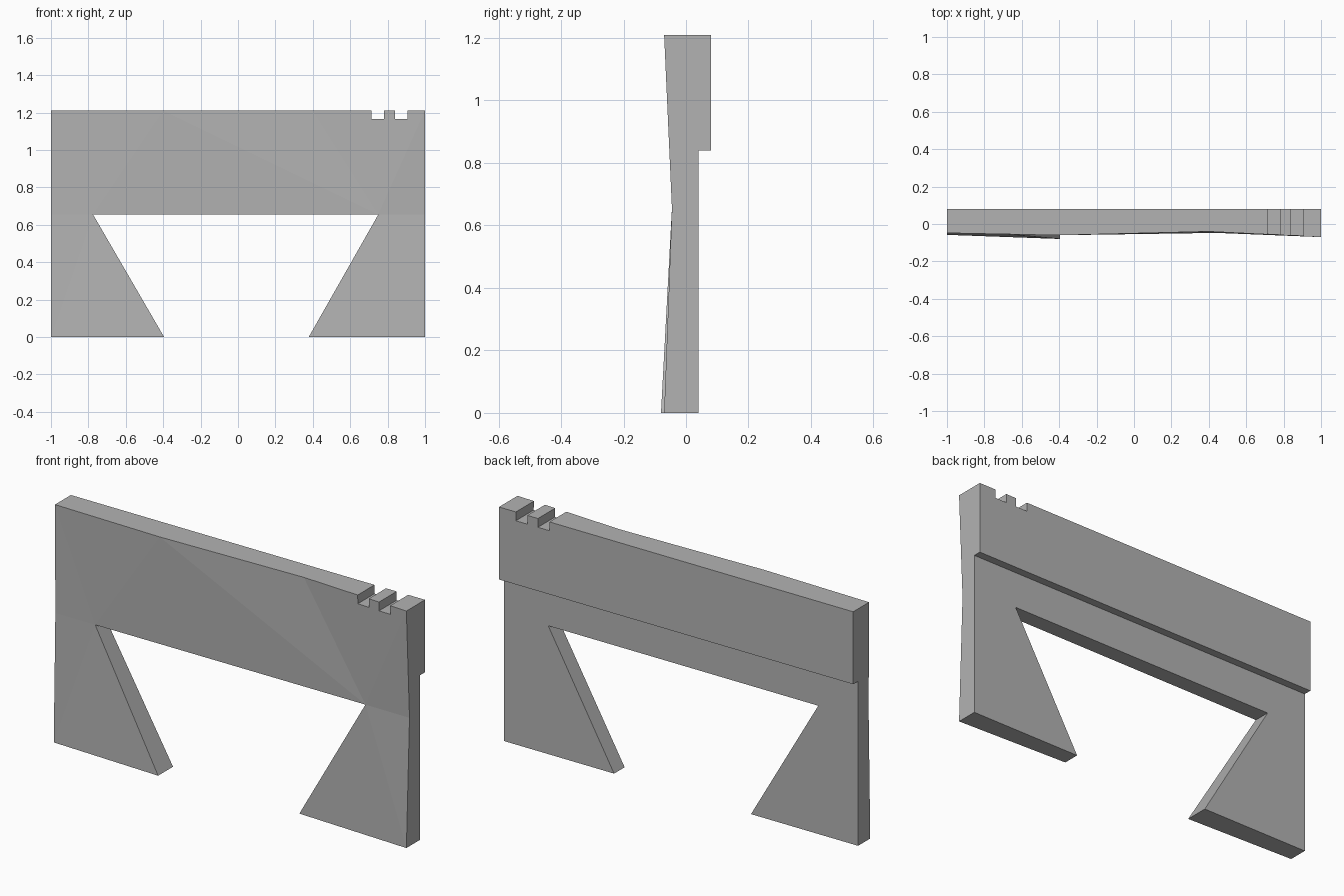
import bpy
import bmesh

cube = bpy.data.objects.get("Cube")
if cube:
    bpy.data.objects.remove(cube, do_unlink=True)

TOP, ARCH, STEP = 1.21, 0.655, 0.84
BACK_UPPER, BACK_LOWER = 0.08, 0.04

stone = bpy.data.materials.new("stone_grey")
stone.use_nodes = True
stone.diffuse_color = (0.45, 0.45, 0.45, 1)
stone.node_tree.nodes["Principled BSDF"].inputs["Base Color"].default_value = (0.45, 0.45, 0.45, 1)


def make_object(name, bm):
    bmesh.ops.recalc_face_normals(bm, faces=bm.faces)
    mesh = bpy.data.meshes.new(name)
    bm.to_mesh(mesh)
    bm.free()
    mesh.materials.append(stone)
    obj = bpy.data.objects.new(name, mesh)
    bpy.context.collection.objects.link(obj)
    return obj


def cut_box(target, low, high):
    """Subtract a box from the target and discard the cutter."""
    bm = bmesh.new()
    bmesh.ops.create_cube(bm, size=1)
    for v in bm.verts:
        v.co = [lo if c < 0 else hi for c, lo, hi in zip(v.co, low, high)]
    cutter = make_object("cutter", bm)
    cutter.hide_render = True
    mod = target.modifiers.new("cut", "BOOLEAN")
    mod.operation = "DIFFERENCE"
    mod.solver = "EXACT"
    mod.object = cutter
    bpy.context.view_layer.objects.active = target
    bpy.ops.object.modifier_apply(modifier=mod.name)
    bpy.data.objects.remove(cutter, do_unlink=True)


# Outline of the arch wall as (x, z, front y); the front is slightly warped
outline = [
    (-1, 0, -0.058), (-0.395, 0, -0.08), (-0.775, ARCH, -0.045),
    (0.75, ARCH, -0.043), (0.378, 0, -0.045), (1, 0, -0.07),
    (1, ARCH, -0.045), (1, TOP, -0.07), (0.4, TOP, -0.04),
    (-0.4, TOP, -0.06), (-1, TOP, -0.048), (-1, ARCH, -0.045),
]
# Front panels as outline indices: left leg, right leg, beam
panels = [(0, 1, 2, 11), (4, 5, 6, 3), (11, 2, 10), (2, 9, 10),
          (2, 3, 9), (3, 8, 9), (3, 7, 8), (3, 6, 7)]

bm = bmesh.new()
front = [bm.verts.new((x, y, z)) for x, z, y in outline]
back = [bm.verts.new((x, BACK_UPPER, z)) for x, z, y in outline]
for panel in panels:
    bm.faces.new([front[i] for i in panel])
    bm.faces.new([back[i] for i in reversed(panel)])
for i in range(len(outline)):
    j = (i + 1) % len(outline)
    bm.faces.new((front[i], front[j], back[j], back[i]))
bmesh.ops.triangulate(bm, faces=[f for f in bm.faces if len(f.verts) > 3])
wall = make_object("arch_wall", bm)

# Thinner lower back
cut_box(wall, (-2, BACK_LOWER, -1), (2, 1, STEP))

# Notches in the top edge
for x in (0.715, 0.84):
    cut_box(wall, (x, -1, 1.165), (x + 0.065, 1, 2))
